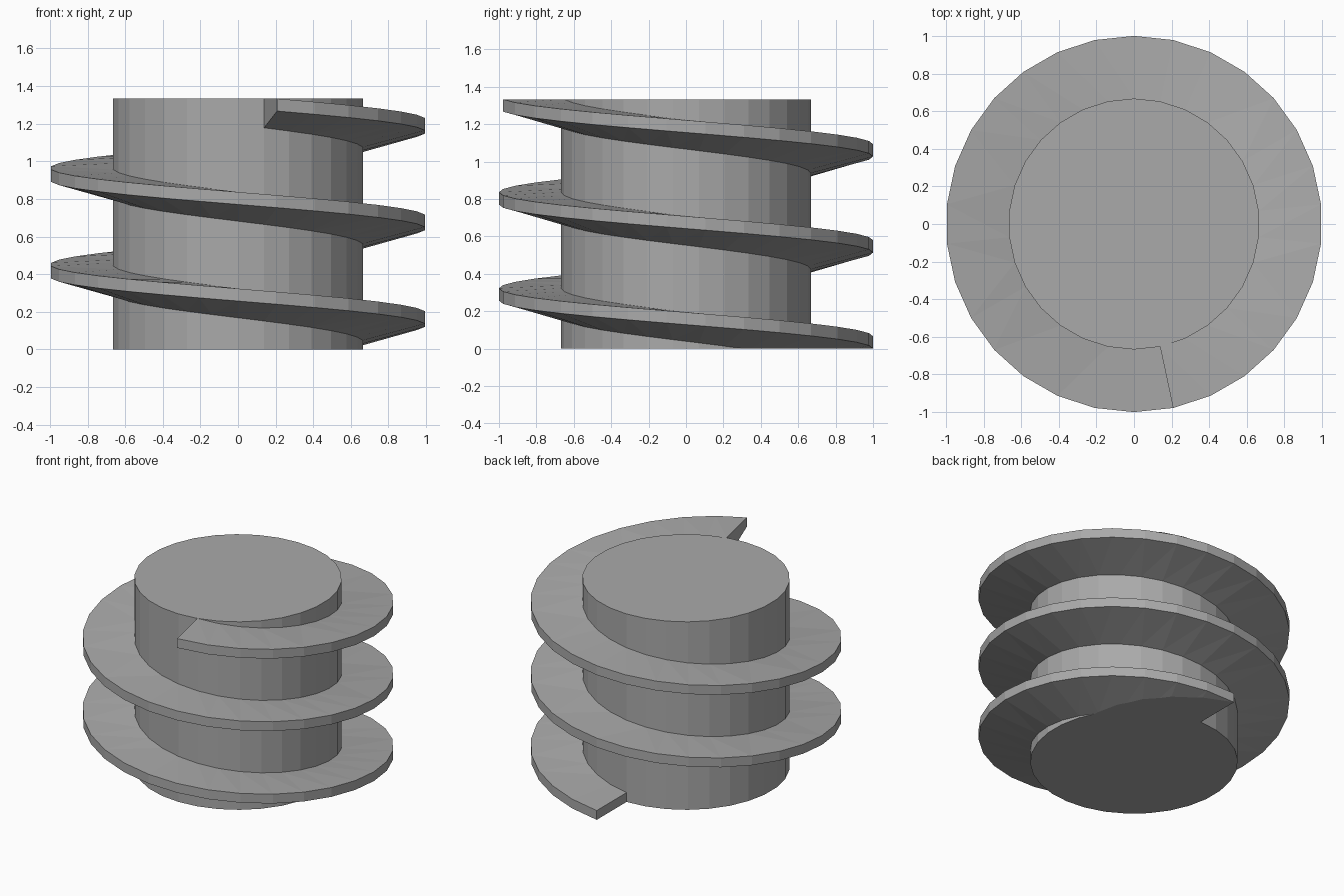
import bpy, bmesh
from math import radians, cos, sin

cube = bpy.data.objects.get("Cube")
if cube:
    bpy.data.objects.remove(cube, do_unlink=True)

SIDES = 30             # sides per turn
STEPS = 74             # flight segments, just under two and a half turns
HEIGHT = 1.333
CORE_R, OUTER_R = 0.667, 1.0
EDGE = 0.066           # flight thickness at the rim
ROOT = 0.155           # flight thickness at the core
RISE = (HEIGHT - EDGE) / STEPS

grey = bpy.data.materials.new("plain_grey")
grey.use_nodes = True
colour = (0.4, 0.4, 0.4, 1)
grey.diffuse_color = colour
grey.node_tree.nodes["Principled BSDF"].inputs["Base Color"].default_value = colour


def make_object(name, bm):
    bmesh.ops.recalc_face_normals(bm, faces=bm.faces)
    mesh = bpy.data.meshes.new(name)
    bm.to_mesh(mesh)
    bm.free()
    mesh.materials.append(grey)
    obj = bpy.data.objects.new(name, mesh)
    bpy.context.collection.objects.link(obj)
    return obj


def ring_point(step, radius, z):
    angle = radians(90 - step * 360 / SIDES)
    return (radius * cos(angle), radius * sin(angle), z)


# Solid core, its corners lined up with the flight
bm = bmesh.new()
base = bm.faces.new([bm.verts.new(ring_point(i, CORE_R, 0)) for i in range(SIDES)])
top = bmesh.ops.extrude_face_region(bm, geom=[base])
bmesh.ops.translate(bm, vec=(0, 0, HEIGHT),
                    verts=[v for v in top["geom"] if isinstance(v, bmesh.types.BMVert)])
if len(bm.faces) < SIDES + 2:
    bm.faces.new([v for v in bm.verts if v.co.z == 0])
make_object("core", bm)

# Screw flight: flat on top, tapering underneath towards the rim
bm = bmesh.new()
sections = []
for i in range(STEPS + 1):
    z = EDGE + i * RISE
    profile = [(CORE_R, z), (OUTER_R, z), (OUTER_R, z - EDGE), (CORE_R, z - ROOT)]
    sections.append([bm.verts.new(ring_point(i, r, h)) for r, h in profile])
for a, b in zip(sections, sections[1:]):
    for k in range(4):
        n = (k + 1) % 4
        bm.faces.new((a[k], a[n], b[n], b[k]))
bm.faces.new(sections[0])
bm.faces.new(sections[-1])
bmesh.ops.recalc_face_normals(bm, faces=bm.faces)

# Trim the start of the flight level with the base
bmesh.ops.triangulate(bm, faces=bm.faces)
cut = bmesh.ops.bisect_plane(bm, geom=bm.verts[:] + bm.edges[:] + bm.faces[:], dist=1e-5,
                             plane_co=(0, 0, 0), plane_no=(0, 0, -1), clear_outer=True)
bmesh.ops.holes_fill(bm, edges=[e for e in bm.edges if e.is_boundary], sides=0)
make_object("flight", bm)
